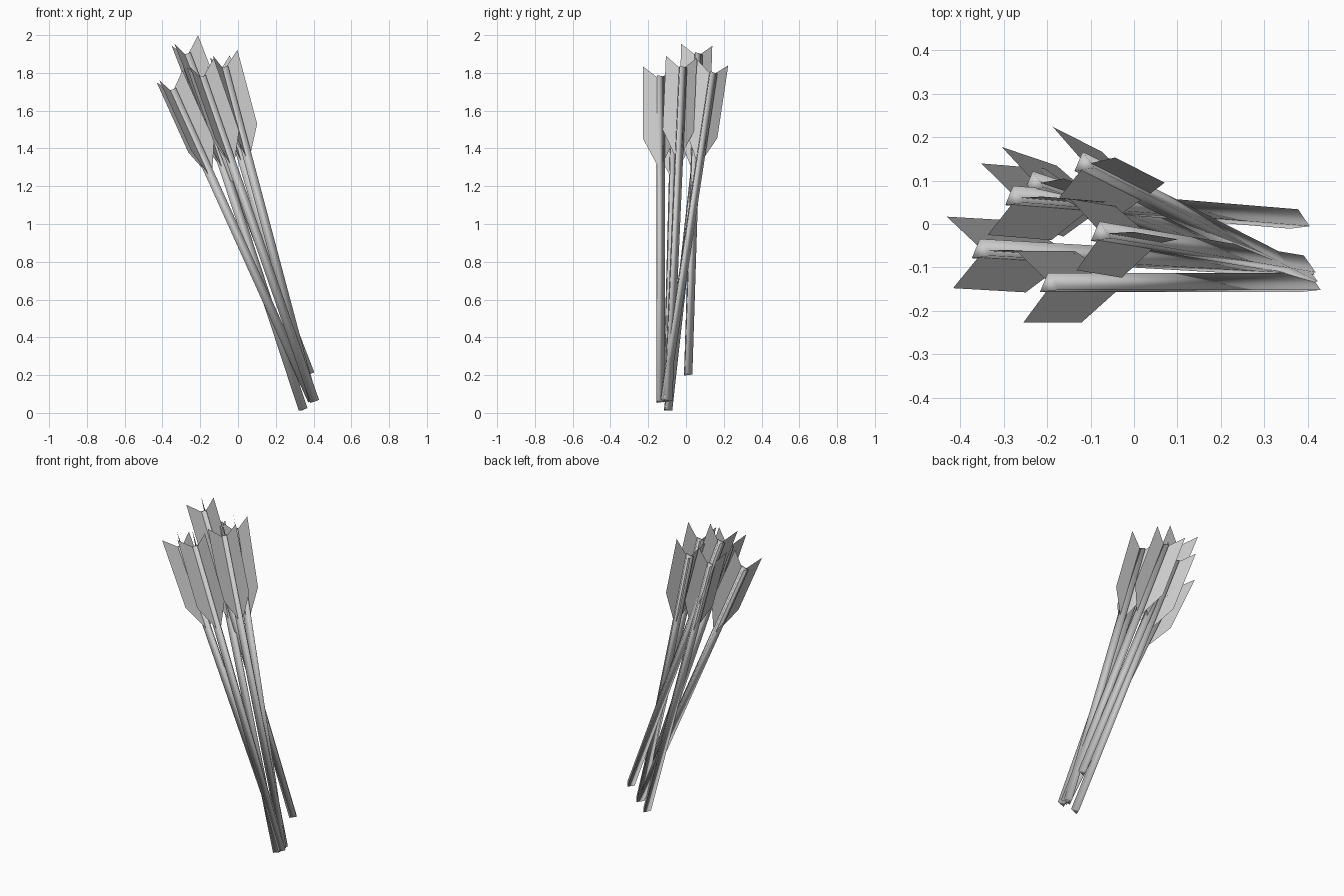
import bpy, bmesh, math
from mathutils import Vector

if "Cube" in bpy.data.objects:
    bpy.data.objects.remove(bpy.data.objects["Cube"])

# nock end and foot end of every arrow
ARROWS = [
    ((-0.352, -0.062, 1.71), (0.392, -0.105, 0.065)),
    ((-0.195, -0.14, 1.78), (0.405, -0.14, 0.06)),
    ((-0.275, 0.06, 1.90), (0.38, 0.006, 0.205)),
    ((-0.23, 0.094, 1.76), (0.343, -0.10, 0.017)),
    ((-0.115, 0.139, 1.80), (0.398, -0.122, 0.065)),
    ((-0.077, -0.022, 1.83), (0.393, -0.10, 0.065)),
]
# fin outline: (distance along shaft from nock, distance from axis)
FIN = [(-0.50, 0.01), (-0.336, 0.095), (0.07, 0.095), (-0.005, 0.01)]
SHAFT_R = 0.028


def make_object(name, bm):
    mesh = bpy.data.meshes.new(name)
    bm.to_mesh(mesh)
    bm.free()
    ob = bpy.data.objects.new(name, mesh)
    bpy.context.collection.objects.link(ob)
    return ob


def make_arrow(i, nock, foot):
    nock, foot = Vector(nock), Vector(foot)
    axis = (nock - foot).normalized()
    e1 = Vector((1, 0, 0))
    e1 = (e1 - axis * e1.dot(axis)).normalized()
    e2 = axis.cross(e1)

    def radial(deg):
        a = math.radians(deg)
        return e1 * math.cos(a) + e2 * math.sin(a)

    # three-sided shaft, smooth shaded all over
    bm = bmesh.new()
    rings = [[bm.verts.new(p + radial(d) * SHAFT_R) for d in (96, 216, 336)]
             for p in (foot, nock)]
    for k in range(3):
        j = (k + 1) % 3
        bm.faces.new((rings[0][k], rings[0][j], rings[1][j], rings[1][k]))
    bm.faces.new(rings[0][::-1])
    bm.faces.new(rings[1])
    for f in bm.faces:
        f.smooth = True
    make_object(f"arrow_shaft_{i}", bm)

    # three flat feather fins
    bm = bmesh.new()
    for d in (0, 125, 246):
        r = radial(d)
        bm.faces.new([bm.verts.new(nock + axis * h + r * w) for h, w in FIN])
    make_object(f"arrow_fletching_{i}", bm)


for i, (nock, foot) in enumerate(ARROWS, 1):
    make_arrow(i, nock, foot)
